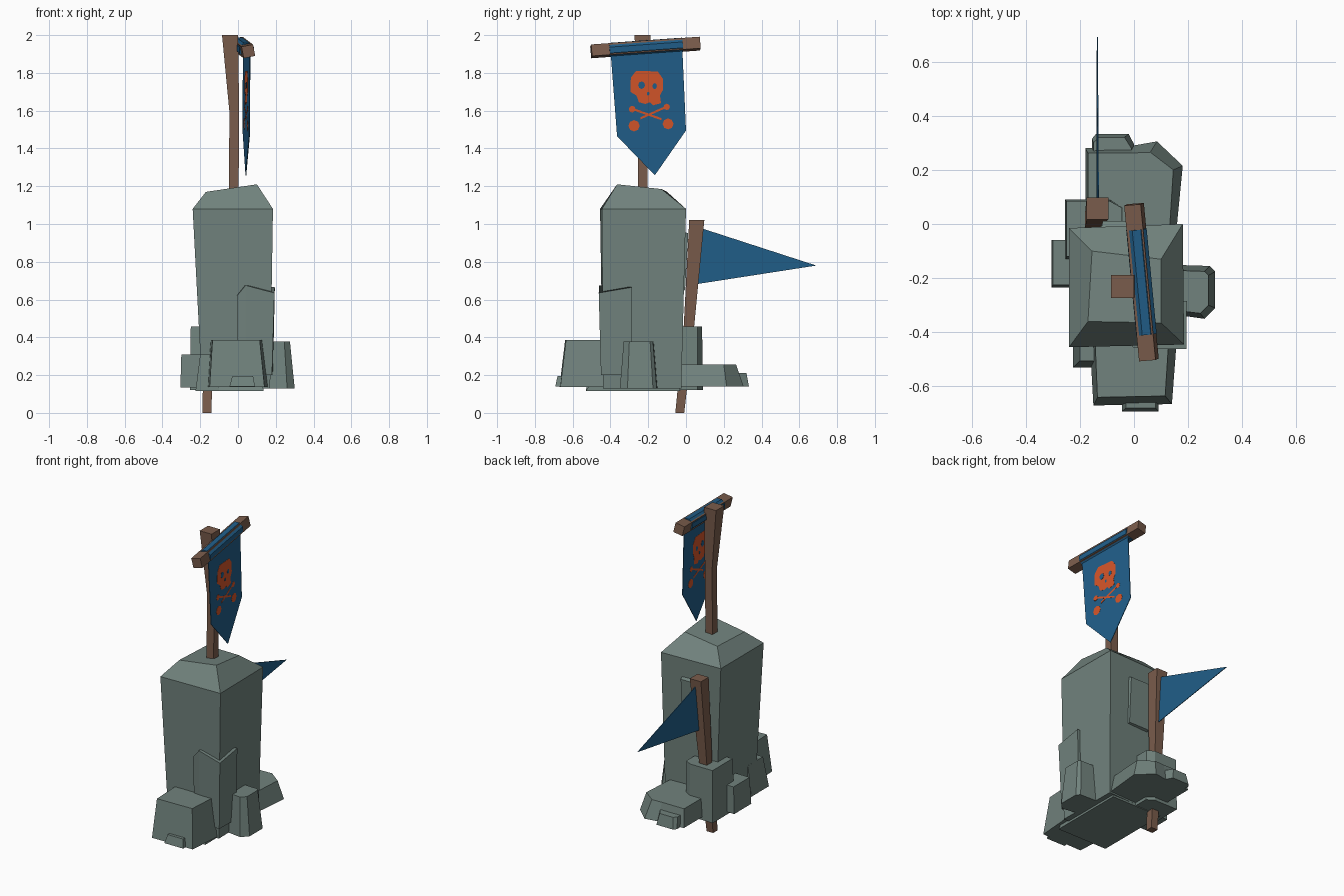
import bpy, bmesh, math
from mathutils import Vector


def material(name, rgb):
    m = bpy.data.materials.new(name)
    m.diffuse_color = (*rgb, 1)
    return m


STONE = material("grey green stone", (0.165, 0.225, 0.205))
WOOD = material("brown wood", (0.195, 0.108, 0.072))
BLUE = material("blue cloth", (0.015, 0.112, 0.25))
ORANGE = material("orange paint", (0.65, 0.09, 0.022))


def loft(name, rings, mat):
    """Closed flat-shaded solid through rings of equal point count."""
    bm = bmesh.new()
    rows = [[bm.verts.new(p) for p in r] for r in rings]
    n = len(rows[0])
    for a, b in zip(rows, rows[1:]):
        for i in range(n):
            j = (i + 1) % n
            bm.faces.new((a[i], a[j], b[j], b[i]))
    bm.faces.new(rows[0][::-1])
    bm.faces.new(rows[-1])
    bmesh.ops.recalc_face_normals(bm, faces=bm.faces)
    me = bpy.data.meshes.new(name)
    bm.to_mesh(me)
    bm.free()
    me.materials.append(mat)
    ob = bpy.data.objects.new(name, me)
    bpy.context.collection.objects.link(ob)
    return ob


def rect(x0, x1, y0, y1):
    return [(x0, y0), (x1, y0), (x1, y1), (x0, y1)]


def at(outline, z):
    return [(x, y, z) for x, y in outline]


def rock(name, bottom, top, z0, z1):
    return loft(name, [at(bottom, z0), at(top, z1)], STONE)


def post(name, stations):
    """Square post; stations are (x, y, z, width)."""
    return loft(name, [at(rect(x - w / 2, x + w / 2, y - w / 2, y + w / 2), z)
                       for x, y, z, w in stations], WOOD)


def beam(name, p0, p1, radius, sides, turn, mat):
    """Prism along a line."""
    p0, p1 = Vector(p0), Vector(p1)
    d = (p1 - p0).normalized()
    u = d.cross(Vector((0, 0, 1))).normalized()
    v = u.cross(d)
    angles = [turn + math.tau * i / sides for i in range(sides)]
    return loft(name, [[p + radius * (u * math.cos(a) + v * math.sin(a)) for a in angles]
                       for p in (p0, p1)], mat)


def plate(name, pts, x_of, t, mat):
    """Thin sheet from a side-view (y, z) outline."""
    return loft(name, [[(x_of(y, z) + s * t / 2, y, z) for y, z in pts] for s in (-1, 1)], mat)


# Main standing stone
loft("standing_stone", [
    at([(-0.19, -0.44), (0.17, -0.44), (0.165, -0.025), (-0.19, -0.04)], 0.13),
    at([(-0.24, -0.455), (0.185, -0.445), (0.18, 0.0), (-0.24, -0.015)], 1.08),
    [(-0.17, -0.36, 1.17), (0.10, -0.365, 1.21), (0.10, -0.13, 1.185), (-0.155, -0.10, 1.17)],
], STONE)

# Shard on the front right corner and slab on the back
loft("corner_shard", [
    at([(0.0, -0.445), (0.04, -0.45), (0.18, -0.45), (0.185, -0.285), (0.0, -0.285)], 0.2),
    [(-0.005, -0.455, 0.62), (0.04, -0.46, 0.675), (0.193, -0.462, 0.635),
     (0.195, -0.285, 0.665), (0.0, -0.285, 0.665)],
], STONE)
loft("back_slab", [
    [(-0.13, -0.06, 0.63), (0.04, -0.06, 0.63), (0.04, -0.06, 0.98), (-0.13, -0.06, 0.98)],
    [(-0.115, -0.005, 0.65), (0.03, -0.005, 0.65), (0.03, 0.012, 0.95), (-0.115, 0.012, 0.95)],
], STONE)

# Stones around the base
rock("footing", rect(-0.225, 0.135, -0.53, -0.03), rect(-0.21, 0.13, -0.5, -0.04), 0.115, 0.17)
rock("front_left_stone", rect(-0.225, -0.1, -0.53, -0.35), rect(-0.2, -0.1, -0.505, -0.35), 0.115, 0.31)
rock("front_stone",
     [(-0.15, -0.67), (0.14, -0.665), (0.16, -0.4), (-0.165, -0.4)],
     [(-0.135, -0.64), (0.115, -0.635), (0.13, -0.4), (-0.145, -0.4)], 0.138, 0.385)
rock("front_step", rect(-0.045, 0.09, -0.692, -0.6), rect(-0.03, 0.08, -0.68, -0.6), 0.14, 0.195)
rock("right_stone",
     [(0.12, -0.33), (0.26, -0.35), (0.3, -0.31), (0.3, -0.175), (0.28, -0.155), (0.12, -0.15)],
     [(0.12, -0.315), (0.245, -0.33), (0.275, -0.3), (0.275, -0.19), (0.26, -0.175), (0.12, -0.17)],
     0.13, 0.378)
rock("left_stone", rect(-0.305, -0.12, -0.235, -0.06), rect(-0.3, -0.12, -0.225, -0.06), 0.135, 0.31)
rock("flag_stone",
     [(-0.255, -0.14), (-0.04, -0.14), (-0.04, 0.06), (-0.085, 0.09), (-0.255, 0.09)],
     [(-0.25, -0.12), (-0.045, -0.12), (-0.045, 0.06), (-0.09, 0.085), (-0.25, 0.085)],
     0.12, 0.458)
rock("back_stone",
     [(-0.18, -0.04), (0.155, -0.04), (0.18, 0.215), (0.085, 0.305), (0.0, 0.29), (-0.18, 0.28)],
     [(-0.17, -0.04), (0.13, -0.04), (0.145, 0.2), (0.06, 0.265), (-0.01, 0.262), (-0.17, 0.262)],
     0.14, 0.256)
rock("back_step",
     [(-0.155, 0.2), (0.0, 0.2), (0.0, 0.295), (-0.02, 0.333), (-0.14, 0.333), (-0.155, 0.315)],
     [(-0.15, 0.2), (-0.01, 0.2), (-0.01, 0.28), (-0.035, 0.32), (-0.13, 0.32), (-0.15, 0.3)],
     0.14, 0.212)

# Wooden posts and crossbar
post("banner_post", [(-0.022, -0.23, 1.15, 0.05), (-0.02, -0.228, 1.6, 0.052), (-0.042, -0.23, 2.0, 0.085)])
post("pennant_post", [(-0.165, -0.033, 0.0, 0.047), (-0.153, 0.015, 0.45, 0.055), (-0.135, 0.057, 1.02, 0.08)])
BAR0, BAR1 = Vector((0.055, -0.502, 1.914)), Vector((0.0, 0.073, 1.955))
beam("crossbar", BAR0, BAR1, 0.044, 4, math.pi / 4 + 0.2, WOOD)

# Rolled cloth on the crossbar
beam("cloth_roll", BAR0.lerp(BAR1, 0.165), BAR0.lerp(BAR1, 0.838), 0.041, 8, math.pi / 8, BLUE)


# Hanging banner and its painted skull and crossed bones
def banner_x(y, z):
    return 0.026 - 0.095 * y


plate("banner", [(-0.40, 1.92), (-0.02, 1.94), (0.0, 1.495), (-0.165, 1.258), (-0.365, 1.465)],
      banner_x, 0.004, BLUE)
plate("skull", [(-0.265, 1.81), (-0.15, 1.808), (-0.123, 1.77), (-0.122, 1.71), (-0.138, 1.68),
                (-0.132, 1.64), (-0.175, 1.628), (-0.19, 1.645), (-0.215, 1.635), (-0.25, 1.645),
                (-0.262, 1.68), (-0.295, 1.7), (-0.292, 1.775)], banner_x, 0.006, ORANGE)


def blob(name, y, z, ry, rz, t, mat):
    plate(name, [(y + ry * math.cos(i * math.tau / 8), z + rz * math.sin(i * math.tau / 8))
                 for i in range(8)], banner_x, t, mat)


blob("eye_a", -0.235, 1.735, 0.018, 0.02, 0.008, BLUE)
blob("eye_b", -0.166, 1.73, 0.012, 0.016, 0.008, BLUE)
blob("nose", -0.2, 1.69, 0.007, 0.01, 0.008, BLUE)
for i, (y, z, r) in enumerate([(-0.285, 1.608, 0.018), (-0.102, 1.62, 0.017),
                               (-0.275, 1.52, 0.03), (-0.095, 1.53, 0.029)]):
    blob(f"bone_end_{i}", y, z, r, r, 0.006, ORANGE)
for i, (a, b) in enumerate([((-0.28, 1.608), (-0.13, 1.555)), ((-0.24, 1.56), (-0.105, 1.62))]):
    plate(f"bone_{i}", [(a[0], a[1] - 0.006), (b[0], b[1] - 0.006), (b[0], b[1] + 0.006),
                        (a[0], a[1] + 0.006)], banner_x, 0.006, ORANGE)

# Triangular pennant on the rear post
plate("pennant", [(0.08, 0.978), (0.69, 0.78), (0.045, 0.68)],
      lambda y, z: -0.135 + 0.02 * (z - 0.8), 0.004, BLUE)
